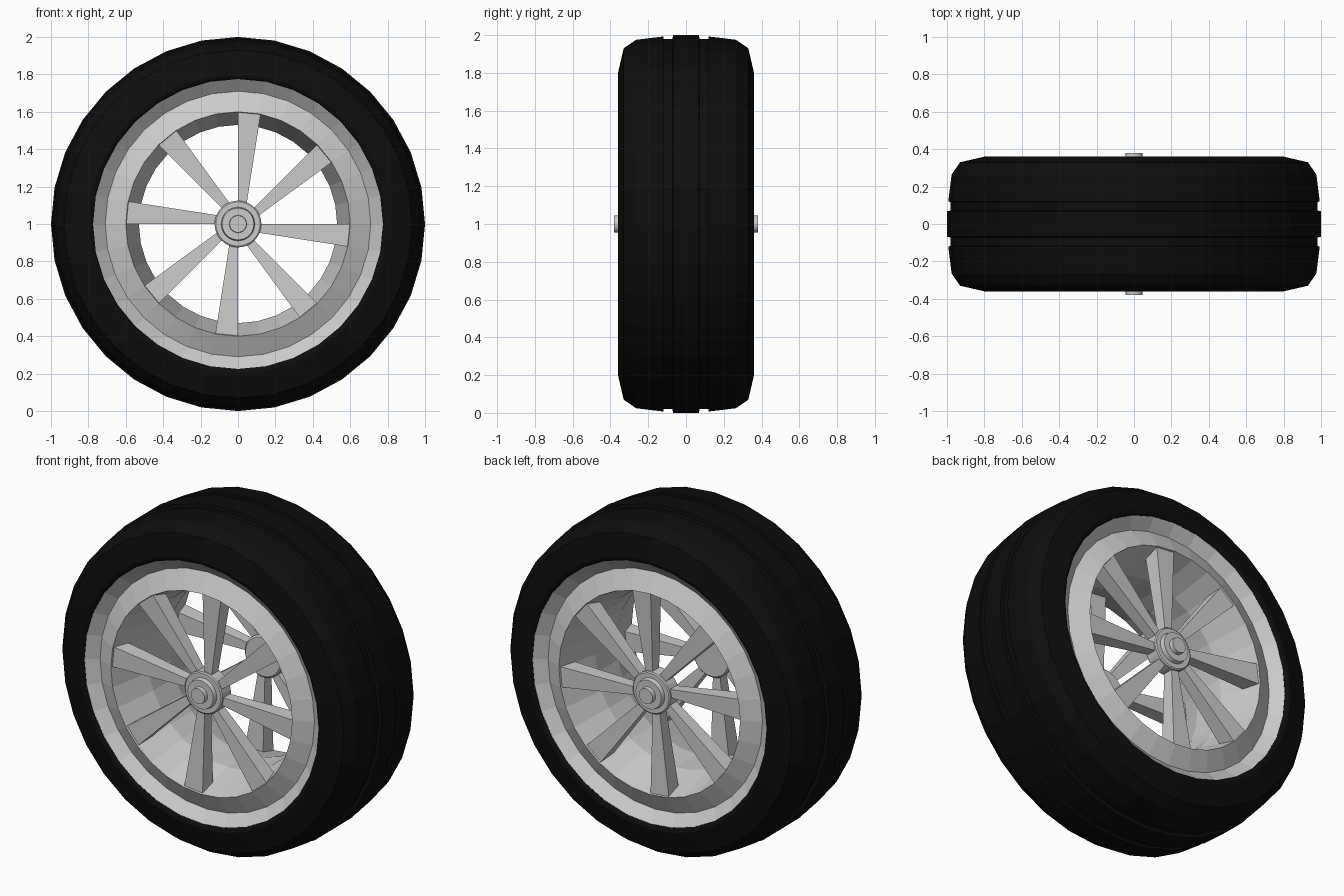
import bpy, bmesh
from math import cos, sin, pi
from mathutils import Matrix, Vector

if "Cube" in bpy.data.objects:
    bpy.data.objects.remove(bpy.data.objects["Cube"])

SEG = 32          # facets round the wheel
CENTRE_Z = 1.0    # axle height


def finish(name, bm, mat=None):
    bmesh.ops.recalc_face_normals(bm, faces=bm.faces)
    me = bpy.data.meshes.new(name)
    bm.to_mesh(me)
    bm.free()
    ob = bpy.data.objects.new(name, me)
    ob.location.z = CENTRE_Z
    bpy.context.collection.objects.link(ob)
    if mat:
        me.materials.append(mat)
    return ob


def lathe(name, profile, seg=SEG, closed=True, mat=None):
    """Turn (radius, y) points around the y axle."""
    bm = bmesh.new()
    rings = []
    for i in range(seg):
        a = 2 * pi * i / seg
        rings.append([bm.verts.new((r * cos(a), y, r * sin(a))) for r, y in profile])
    n = len(profile)
    for i in range(seg):
        a, b = rings[i], rings[(i + 1) % seg]
        for j in range(n if closed else n - 1):
            k = (j + 1) % n
            bm.faces.new((a[j], a[k], b[k], b[j]))
    if not closed:  # flat end caps
        bm.faces.new([ring[0] for ring in rings])
        bm.faces.new([ring[-1] for ring in rings])
    return finish(name, bm, mat)


def both_sides(half):
    """Mirror a front half profile (y < 0) to the back."""
    return half + [(r, -y) for r, y in reversed(half)]


rubber = bpy.data.materials.new("rubber")
rubber.diffuse_color = (0.004, 0.004, 0.004, 1)
rubber.use_nodes = True
rubber.node_tree.nodes["Principled BSDF"].inputs["Base Color"].default_value = rubber.diffuse_color

# Tyre: sidewall, shoulder, tread and two grooves
lathe("tyre", both_sides([
    (0.775, -0.345), (0.785, -0.355), (0.80, -0.36), (0.93, -0.33),
    (0.975, -0.265), (0.993, -0.12), (0.98, -0.118), (0.98, -0.072),
    (1.0, -0.068)]), mat=rubber)

# Rim: sloped lip, raised ring and tapered barrel
lathe("rim", both_sides([
    (0.53, -0.10), (0.60, -0.345), (0.71, -0.29), (0.785, -0.352), (0.77, -0.30)]))


def spokes(name, side):
    """Eight tapered spokes, one edge radial and one flared."""
    bm = bmesh.new()
    outline = [(0.0, 0.10), (0.0, 0.60), (0.122, 0.595), (0.045, 0.10)]
    for i in range(8):
        rot = Matrix.Rotation(i * pi / 4, 4, 'Y')
        front, back = [], []
        for x, z in outline:
            tip = z > 0.3
            front.append(bm.verts.new(rot @ Vector((x, side * (0.335 if tip else 0.315), z))))
            back.append(bm.verts.new(rot @ Vector((x, side * (0.235 if tip else 0.255), z))))
        bm.faces.new(front)
        bm.faces.new(back)
        for j in range(4):
            k = (j + 1) % 4
            bm.faces.new((front[j], front[k], back[k], back[j]))
    return finish(name, bm)


# Spokes and stepped hub on each side
for label, s in (("front", -1), ("back", 1)):
    spokes(label + "_spokes", s)
    lathe(label + "_hub", [
        (0.115, s * 0.235), (0.125, s * 0.245), (0.125, s * 0.325), (0.118, s * 0.33),
        (0.09, s * 0.33), (0.085, s * 0.355), (0.047, s * 0.355), (0.045, s * 0.38)],
        closed=False)
